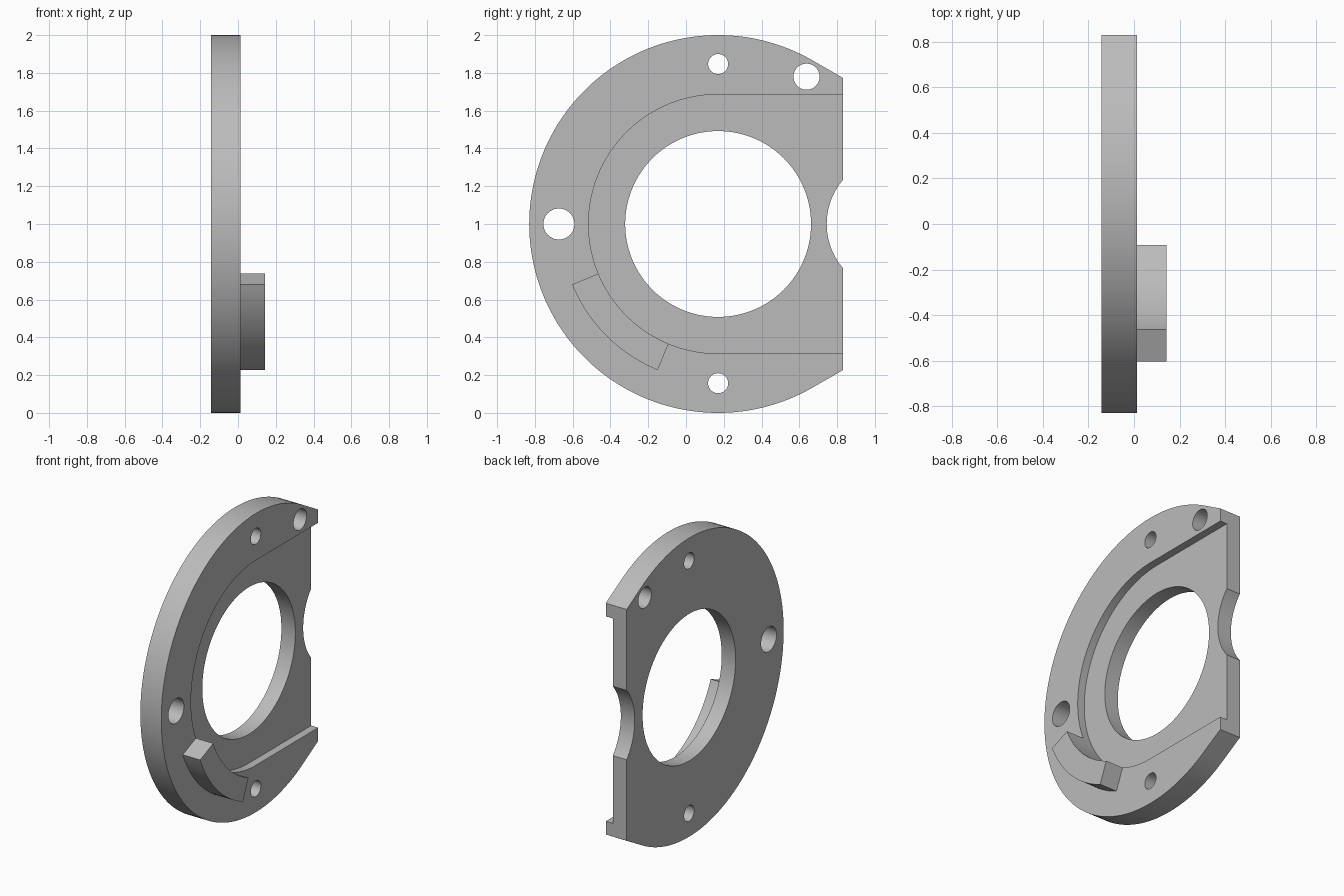
import bpy
import bmesh
from math import cos, sin, radians

if "Cube" in bpy.data.objects:
    bpy.data.objects.remove(bpy.data.objects["Cube"], do_unlink=True)

CY, CZ = 0.17, 1.0                     # centre of the bore
BACK, FACE, FLOOR, TOP = -0.142, 0.013, -0.039, 0.142
EDGE = 0.83                            # straight side of the plate

grey = bpy.data.materials.new("plain_grey")
grey.use_nodes = True
COLOUR = (0.5, 0.5, 0.5, 1)
grey.diffuse_color = COLOUR
grey.node_tree.nodes["Principled BSDF"].inputs["Base Color"].default_value = COLOUR


def arc(r, a0, a1, n, cy=CY, cz=CZ):
    """Points on an arc in the y-z plane, angles in degrees."""
    angles = [radians(a0 + (a1 - a0) * i / n) for i in range(n + 1)]
    return [(cy + r * cos(a), cz + r * sin(a)) for a in angles]


def prism(name, outline, x0, x1):
    """Extrude a y-z outline along x."""
    bm = bmesh.new()
    face = bm.faces.new([bm.verts.new((x0, y, z)) for y, z in outline])
    out = bmesh.ops.extrude_face_region(bm, geom=[face])
    verts = [v for v in out["geom"] if isinstance(v, bmesh.types.BMVert)]
    bmesh.ops.translate(bm, verts=verts, vec=(x1 - x0, 0, 0))
    bmesh.ops.recalc_face_normals(bm, faces=bm.faces)
    mesh = bpy.data.meshes.new(name)
    bm.to_mesh(mesh)
    bm.free()
    mesh.materials.append(grey)
    obj = bpy.data.objects.new(name, mesh)
    bpy.context.collection.objects.link(obj)
    return obj


def combine(target, tool, operation):
    """Apply a boolean and discard the tool."""
    tool.hide_render = True
    mod = target.modifiers.new(tool.name, "BOOLEAN")
    mod.operation, mod.solver, mod.object = operation, "EXACT", tool
    bpy.context.view_layer.objects.active = target
    bpy.ops.object.modifier_apply(modifier=mod.name)
    bpy.data.objects.remove(tool, do_unlink=True)


# Round plate whose rim runs tangentially into a straight side
corner = 1.774
plate = prism("flange_plate",
              arc(1.0, 60, 300, 120) + [(EDGE, 2 - corner), (EDGE, corner)],
              BACK, FACE)

# Raised curved stop; its inner wall is trimmed by the recess
stop = arc(0.837, 202.5, 247.5, 24) + arc(0.6, 247.5, 202.5, 24)
combine(plate, prism("curved_stop", stop, -0.1, TOP), "UNION")

# Shallow U-shaped recess, open at the straight side
recess = arc(0.686, 90, 270, 96) + [(1.2, CZ - 0.686), (1.2, CZ + 0.686)]
combine(plate, prism("recess_cutter", recess, FLOOR, 0.3), "DIFFERENCE")

# Bore, scalloped side notch and bolt holes: y, z, radius
holes = [(CY, CZ, 0.492), (1.105, CZ, 0.36), (CY, 1.847, 0.053),
         (CY, 0.157, 0.053), (-0.673, CZ, 0.082), (0.638, 1.78, 0.069)]
for y, z, r in holes:
    sides = 128 if r > 0.3 else 48
    ring = arc(r, 0, 360, sides, y, z)[:-1]
    combine(plate, prism("hole_cutter", ring, -0.4, 0.4), "DIFFERENCE")

# Smooth curved walls, crisp edges
bpy.ops.object.select_all(action="DESELECT")
plate.select_set(True)
bpy.context.view_layer.objects.active = plate
bpy.ops.object.shade_smooth_by_angle(angle=radians(25))
